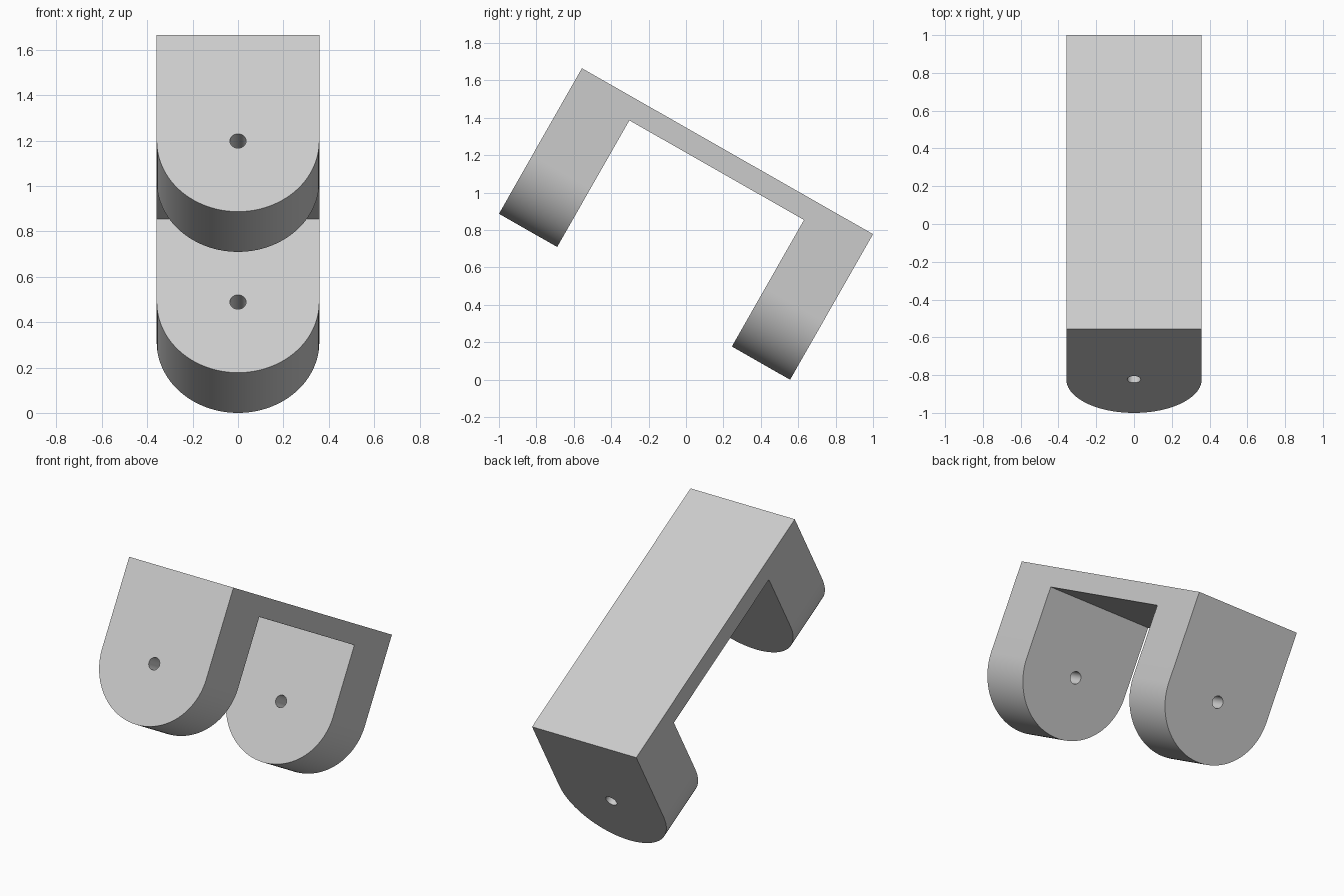
import bpy, bmesh
from math import cos, sin, pi, radians

cube = bpy.data.objects.get("Cube")
if cube:
    bpy.data.objects.remove(cube, do_unlink=True)

LENGTH, LEG, RADIUS = 1.7915, 0.8957, 0.3583
THICK, BAR, HOLE = 0.3583, 0.1165, 0.036
TILT = radians(29.68)
CENTRE = RADIUS - LEG          # height of the rounded end's axis

grey = bpy.data.materials.new("light grey")
grey.use_nodes = True
colour = (0.6, 0.6, 0.6, 1)
grey.diffuse_color = colour
grey.node_tree.nodes["Principled BSDF"].inputs["Base Color"].default_value = colour


def arc(radius, start, end, steps):
    return [(radius * cos(start + (end - start) * i / steps),
             CENTRE + radius * sin(start + (end - start) * i / steps))
            for i in range(steps + 1)]


def prism(name, outline, y0, y1):
    """Extrude an x-z outline along y."""
    bm = bmesh.new()
    face = bm.faces.new([bm.verts.new((x, y0, z)) for x, z in outline])
    new = bmesh.ops.extrude_face_region(bm, geom=[face])["geom"]
    verts = [v for v in new if isinstance(v, bmesh.types.BMVert)]
    bmesh.ops.translate(bm, verts=verts, vec=(0, y1 - y0, 0))
    bmesh.ops.recalc_face_normals(bm, faces=bm.faces)
    mesh = bpy.data.meshes.new(name)
    bm.to_mesh(mesh)
    bm.free()
    mesh.materials.append(grey)
    obj = bpy.data.objects.new(name, mesh)
    bpy.context.collection.objects.link(obj)
    return obj


# Round-ended block, the full length of the bracket
outline = [(-RADIUS, 0)] + arc(RADIUS, pi, 2 * pi, 64) + [(RADIUS, 0)]
bracket = prism("bracket", outline, 0, LENGTH)

# Cutters: the gap between the legs, and the pin hole through both legs
gap = prism("gap_cutter", [(-1, -BAR), (-1, -2), (1, -2), (1, -BAR)],
            THICK, LENGTH - THICK)
pin = prism("pin_hole_cutter", arc(HOLE, 0, 2 * pi, 32)[:-1], -0.1, LENGTH + 0.1)

bpy.ops.object.select_all(action="DESELECT")
bpy.context.view_layer.objects.active = bracket
bracket.select_set(True)
for cutter in (gap, pin):
    cutter.hide_render = True
    mod = bracket.modifiers.new("cut", "BOOLEAN")
    mod.operation, mod.solver, mod.object = "DIFFERENCE", "EXACT", cutter
    bpy.ops.object.modifier_apply(modifier=mod.name)
    bpy.data.objects.remove(cutter, do_unlink=True)

bpy.ops.object.shade_smooth_by_angle(angle=radians(30))

# Tilt the bracket and stand it on the ground
bracket.rotation_euler.x = -TILT
bracket.location = (0, -1 + LEG * sin(TILT), LENGTH * sin(TILT) + LEG * cos(TILT))
